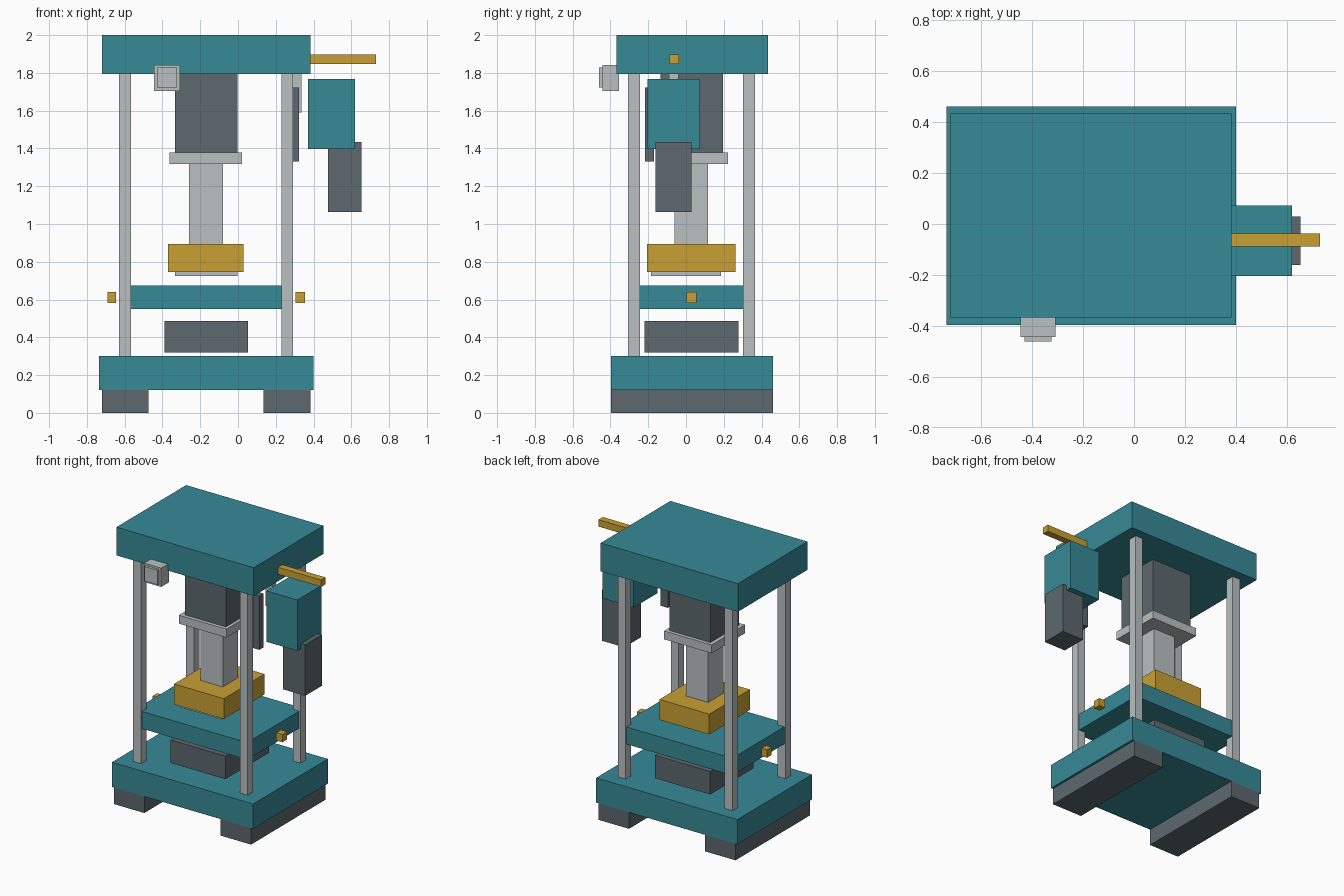
import bpy
from mathutils import Vector


def material(name, rgb):
    m = bpy.data.materials.new(name)
    m.diffuse_color = (*rgb, 1.0)
    return m


TEAL = material("teal paint", (0.037, 0.254, 0.305))
STEEL = material("light steel", (0.49, 0.527, 0.533))
DARK = material("dark grey", (0.107, 0.138, 0.156))
YELLOW = material("safety yellow", (0.578, 0.352, 0.034))


def box(name, x, y, z, mat):
    """Box from its (min, max) range on each axis."""
    lo, hi = Vector((x[0], y[0], z[0])), Vector((x[1], y[1], z[1]))
    bpy.ops.mesh.primitive_cube_add(size=1, location=(lo + hi) / 2)
    ob = bpy.context.object
    ob.name = name
    ob.scale = hi - lo
    bpy.ops.object.transform_apply(location=False, rotation=False, scale=True)
    ob.data.materials.append(mat)
    return ob


# Base and feet
box("base", (-0.735, 0.40), (-0.397, 0.46), (0.12, 0.30), TEAL)
for side, x in (("left", (-0.72, -0.475)), ("right", (0.136, 0.383))):
    box(f"foot_{side}", x, (-0.397, 0.46), (0.0, 0.12), DARK)

# Four columns and the top crown
for side, x in (("left", (-0.63, -0.566)), ("right", (0.23, 0.291))):
    for end, y in (("front", (-0.307, -0.243)), ("back", (0.302, 0.365))):
        box(f"column_{end}_{side}", x, y, (0.30, 1.795), STEEL)
box("crown", (-0.72, 0.383), (-0.367, 0.433), (1.795, 2.0), TEAL)

# Hydraulic cylinder, flange, ram and pressing head
box("cylinder", (-0.333, -0.003), (-0.135, 0.196), (1.378, 1.795), DARK)
box("flange", (-0.362, 0.02), (-0.162, 0.222), (1.317, 1.378), STEEL)
box("ram", (-0.26, -0.08), (-0.06, 0.117), (0.893, 1.317), STEEL)
box("press_head", (-0.37, 0.03), (-0.206, 0.262), (0.745, 0.893), YELLOW)
box("press_pad", (-0.333, -0.003), (-0.185, 0.185), (0.725, 0.745), STEEL)

# Work table, its side pins and the lower block
box("table", (-0.62, 0.28), (-0.295, 0.355), (0.55, 0.675), TEAL)
for side, x in (("left", (-0.69, -0.645)), ("right", (0.305, 0.355))):
    box(f"pin_{side}", x, (0.003, 0.056), (0.583, 0.64), YELLOW)
box("lower_block", (-0.388, 0.053), (-0.22, 0.278), (0.32, 0.487), DARK)

# Pump unit, motor, lever and side fittings
box("pump", (0.37, 0.62), (-0.204, 0.072), (1.397, 1.767), TEAL)
box("motor", (0.476, 0.653), (-0.161, 0.029), (1.063, 1.434), DARK)
box("lever", (0.383, 0.73), (-0.088, -0.038), (1.847, 1.897), YELLOW)
box("pipe", (0.283, 0.335), (-0.09, -0.04), (1.59, 1.795), STEEL)
box("control_plate", (0.265, 0.323), (-0.217, -0.17), (1.33, 1.722), DARK)

# Pressure gauge
box("gauge_body", (-0.445, -0.307), (-0.443, -0.356), (1.705, 1.842), STEEL)
box("gauge_face", (-0.43, -0.323), (-0.46, -0.443), (1.722, 1.828), STEEL)
